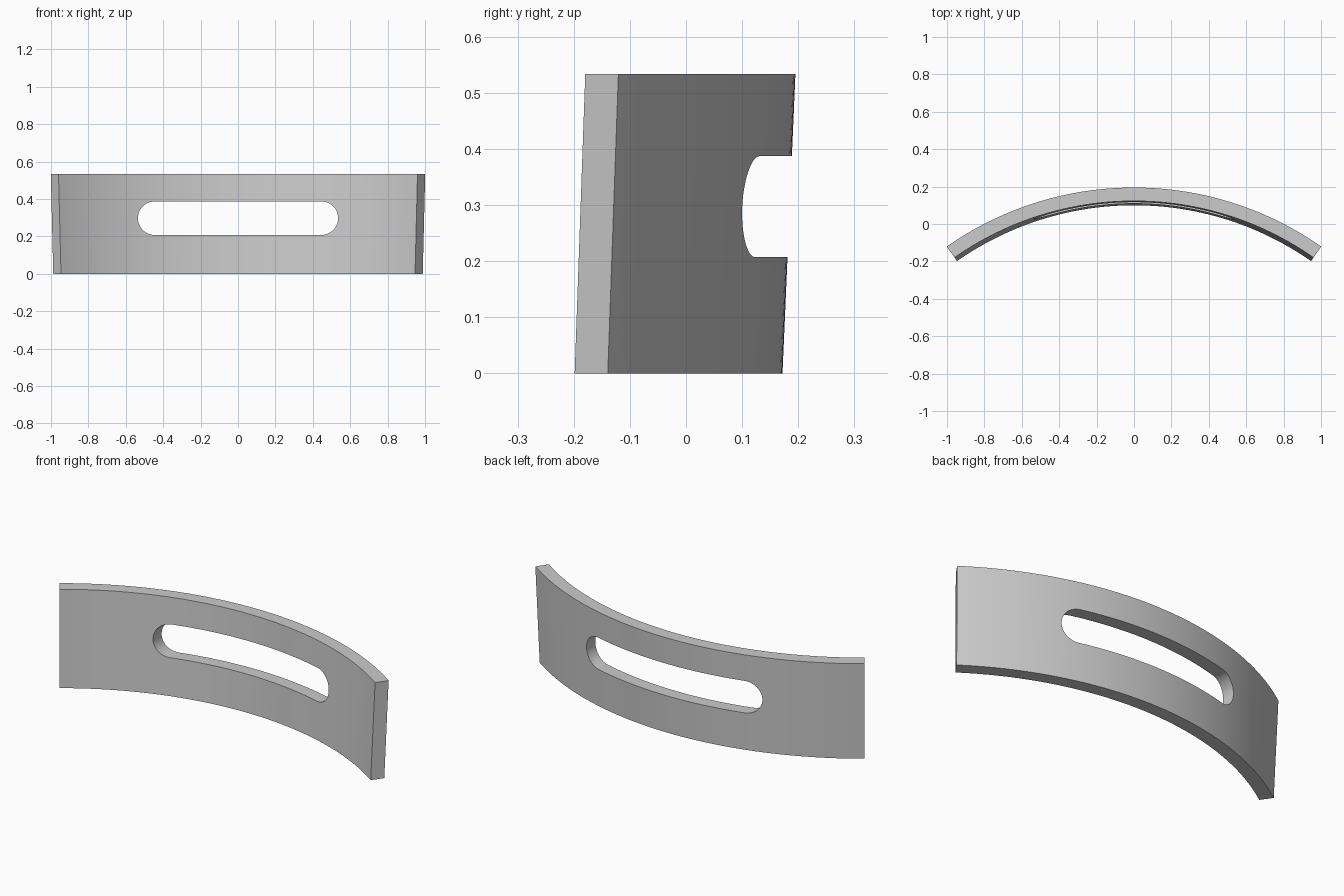
import bpy
import bmesh
from math import sin, cos, pi, radians

cube = bpy.data.objects.get("Cube")
if cube:
    bpy.data.objects.remove(cube, do_unlink=True)

HEIGHT, THICK = 0.533, 0.072
R_BOTTOM, R_TOP = 1.722, 1.745   # outer radii of the slightly flared band
CENTRE_Y, HALF_ANGLE, SEGMENTS = -1.55, radians(35), 72
SLOT_Z, SLOT_R, SLOT_X = 0.297, 0.09, 0.445


def loft(name, rings):
    """Join equal closed rings in order and cap both ends."""
    bm = bmesh.new()
    loops = [[bm.verts.new(p) for p in ring] for ring in rings]
    n = len(loops[0])
    for a, b in zip(loops, loops[1:]):
        for i in range(n):
            j = (i + 1) % n
            bm.faces.new((a[i], a[j], b[j], b[i]))
    bm.faces.new(loops[0])
    bm.faces.new(loops[-1])
    bmesh.ops.recalc_face_normals(bm, faces=bm.faces)
    mesh = bpy.data.meshes.new(name)
    bm.to_mesh(mesh)
    bm.free()
    obj = bpy.data.objects.new(name, mesh)
    bpy.context.collection.objects.link(obj)
    return obj


# Curved band: a four-cornered section swept round the arc
section = [(R_BOTTOM - THICK, 0), (R_BOTTOM, 0), (R_TOP, HEIGHT), (R_TOP - THICK, HEIGHT)]
angles = [HALF_ANGLE * (2 * i / SEGMENTS - 1) for i in range(SEGMENTS + 1)]
band = loft("curved_band", [[(r * sin(a), CENTRE_Y + r * cos(a), z) for r, z in section]
                            for a in angles])

# Round-ended slot cut straight through from front to back
outline = []
for side in (1, -1):
    for i in range(25):
        a = side * pi / 2 - pi / 2 + pi * (i / 24 - 0.5) + (0 if side > 0 else 2 * pi)
        outline.append((side * SLOT_X + SLOT_R * cos(a), SLOT_Z + SLOT_R * sin(a)))
cutter = loft("slot_cutter", [[(x, y, z) for x, z in outline] for y in (-0.4, 0.4)])
cutter.hide_render = True
cutter.hide_viewport = False

cut = band.modifiers.new("slot", "BOOLEAN")
cut.operation = "DIFFERENCE"
cut.solver = "EXACT"
cut.object = cutter
bpy.ops.object.select_all(action="DESELECT")
band.select_set(True)
bpy.context.view_layer.objects.active = band
bpy.ops.object.modifier_apply(modifier=cut.name)
bpy.data.objects.remove(cutter, do_unlink=True)

# Plain grey finish
grey = bpy.data.materials.new("plain_grey")
grey.use_nodes = True
colour = (0.6, 0.6, 0.6, 1)
grey.diffuse_color = colour
grey.node_tree.nodes["Principled BSDF"].inputs["Base Color"].default_value = colour
band.data.materials.clear()
band.data.materials.append(grey)
bpy.ops.object.shade_smooth_by_angle(angle=radians(30))
